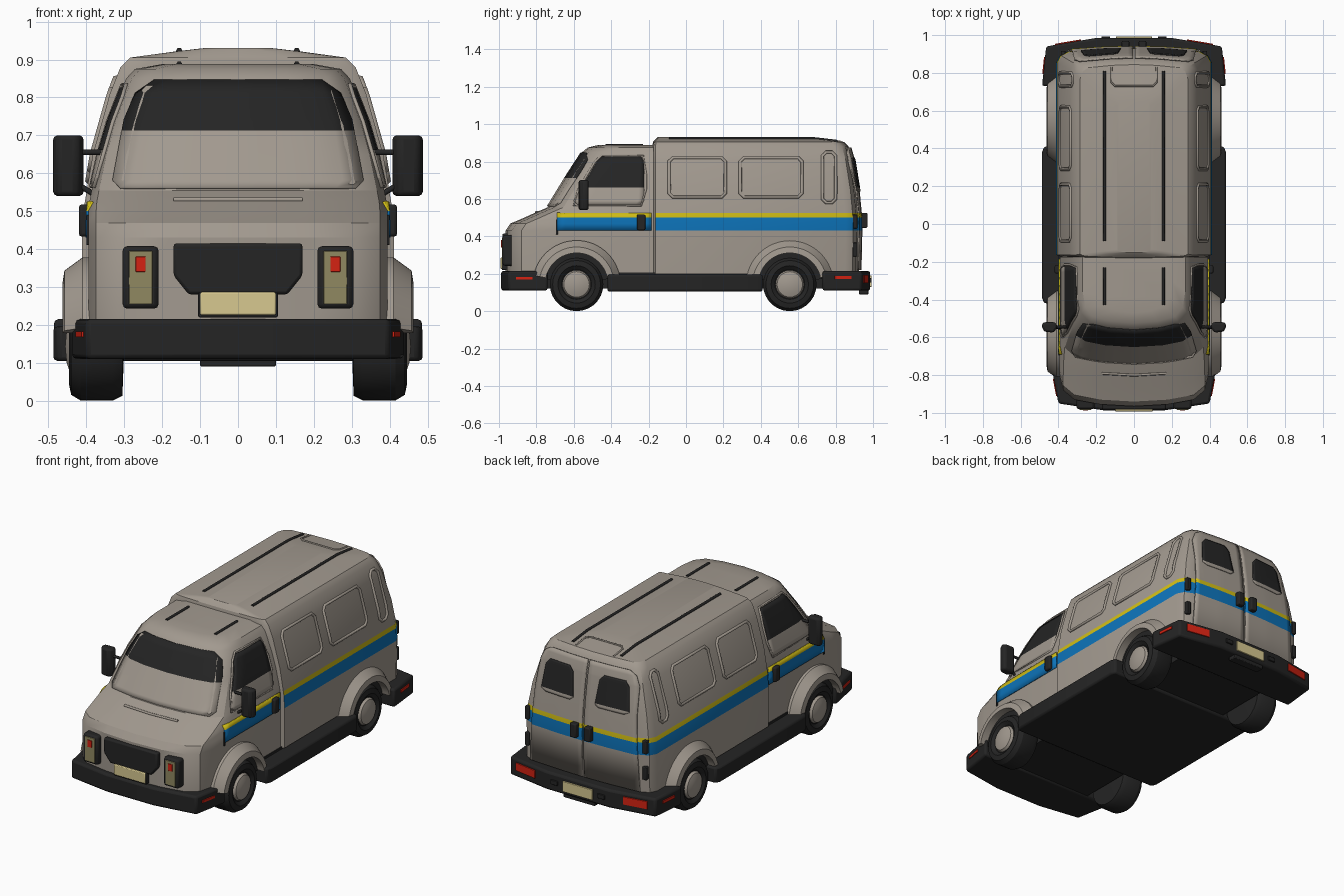
import bpy, bmesh, math
from mathutils import Matrix, Vector

if "Cube" in bpy.data.objects:
    bpy.data.objects.remove(bpy.data.objects["Cube"])

def mat(name, r, g, b):
    m = bpy.data.materials.new(name)
    m.diffuse_color = (r, g, b, 1)
    m.use_nodes = True
    m.node_tree.nodes["Principled BSDF"].inputs["Base Color"].default_value = m.diffuse_color
    return m

GREY = mat("warm grey paint", .36, .32, .275)
BLACK = mat("black plastic", .018, .018, .018)
BLUE = mat("blue stripe", .004, .17, .48)
YELLOW = mat("yellow stripe", .62, .50, .008)
RED = mat("red lamp", .66, .016, .006)
CREAM = mat("cream plate", .68, .58, .28)
LENS = mat("headlight lens", .28, .25, .12)

def build(name, verts, faces, mats, rule=None, mirror=False, bevel=0, solid=0):
    me = bpy.data.meshes.new(name)
    me.from_pydata([tuple(v) for v in verts], [], faces)
    bm = bmesh.new()
    bm.from_mesh(me)
    bmesh.ops.recalc_face_normals(bm, faces=bm.faces)
    if rule:
        for f in bm.faces:
            f.material_index = rule(f.calc_center_median(), f.normal)
    bm.to_mesh(me)
    bm.free()
    for m in mats:
        me.materials.append(m)
    ob = bpy.data.objects.new(name, me)
    bpy.context.collection.objects.link(ob)
    if solid:
        s = ob.modifiers.new("solid", 'SOLIDIFY')
        s.thickness, s.offset = solid, 0
    if bevel:
        b = ob.modifiers.new("bevel", 'BEVEL')
        b.width, b.segments = bevel, 2
    if mirror:
        ob.modifiers.new("mirror", 'MIRROR')
    return ob

def loft(name, rings, mats, cap=True, closed=True, **kw):
    n = len(rings[0])
    verts = [p for r in rings for p in r]
    faces = [(i*n+j, i*n+(j+1) % n, (i+1)*n+(j+1) % n, (i+1)*n+j)
             for i in range(len(rings)-1) for j in range(n if closed else n-1)]
    if cap:
        faces += [tuple(range(n)), tuple(range((len(rings)-1)*n, len(rings)*n))]
    return build(name, verts, faces, mats, **kw)

def prism(name, outline, z0, z1, m, bevel=.01, mirror=False):
    return loft(name, [[(x, y, z) for x, y in outline] for z in (z0, z1)], [m], bevel=bevel, mirror=mirror)

def box(name, c, s, m, bevel=.004, mirror=False, rot=0):
    R = Matrix.Rotation(rot, 3, 'Z')
    q = [(-.5, -.5), (.5, -.5), (.5, .5), (-.5, .5)]
    rings = [[Vector(c) + R @ Vector((a*s[0], b*s[1], k*s[2])) for a, b in q] for k in (-.5, .5)]
    return loft(name, rings, [m], bevel=bevel, mirror=mirror)

def tube(name, pts, r, m, cyclic=False, mirror=True):
    cu = bpy.data.curves.new(name, 'CURVE')
    cu.dimensions, cu.bevel_depth, cu.bevel_resolution, cu.use_fill_caps = '3D', r, 1, True
    sp = cu.splines.new('POLY')
    sp.points.add(len(pts)-1)
    for p, c in zip(sp.points, pts):
        p.co = (*c, 1)
    sp.use_cyclic_u = cyclic
    cu.materials.append(m)
    ob = bpy.data.objects.new(name, cu)
    bpy.context.collection.objects.link(ob)
    if mirror:
        ob.modifiers.new("mirror", 'MIRROR')

def at(tab, v):
    """Linear lookup in a table sorted by its first column."""
    if v <= tab[0][0]:
        return tab[0][1:]
    for a, b in zip(tab, tab[1:]):
        if v <= b[0]:
            t = (v-a[0]) / max(b[0]-a[0], 1e-9)
            return tuple(p+(q-p)*t for p, q in zip(a[1:], b[1:]))
    return tab[-1][1:]

# body shells: height, front y, back y, half width
CAB = [(.20, -.955, -.17, .395), (.43, -.955, -.17, .395), (.468, -.93, -.17, .395), (.50, -.855, -.17, .394),
       (.525, -.80, -.17, .392), (.555, -.73, -.17, .386), (.65, -.672, -.17, .365), (.735, -.62, -.17, .34),
       (.85, -.545, -.17, .295), (.875, -.515, -.17, .272), (.888, -.46, -.17, .20)]
CARGO = [(.20, -.18, .92, .412), (.43, -.18, .925, .412), (.50, -.18, .925, .408), (.525, -.18, .922, .404),
         (.65, -.18, .91, .383), (.81, -.18, .885, .338), (.88, -.18, .865, .31), (.905, -.175, .84, .285),
         (.922, -.16, .71, .16), (.93, -.15, .66, .09)]
ROUND = {id(CAB): (1, .05), id(CARGO): (.1, .7)}

def half(tab, z):
    y0, y1, h = at(tab, z)
    f, b = ROUND[id(tab)]
    return [(0, y0-.01*f), (.45*h, y0), (.8*h, y0+.025*f), (.95*h, y0+.075*f), (h, y0+.16*f),
            (h, y1-.1*b), (.95*h, y1-.045*b), (.85*h, y1-.018*b), (.4*h, y1), (0, y1+.006*b)]

def ring(tab, z):
    h = half(tab, z)
    return [(x, y, z) for x, y in h + [(-x, y) for x, y in h[-2:0:-1]]]

def side(tab, z, y, off=.003):
    return (at([(b, a) for a, b in half(tab, z)], y)[0] + off, y, z)

def front(tab, z, x, off=.003):
    return (x, at(half(tab, z)[:5], abs(x))[0] - off, z)

def back(tab, z, x, off=.003):
    return (x, at(half(tab, z)[:4:-1], abs(x))[0] + off, z)

def patch(name, tab, fn, rows, mats, rule=None, mirror=True, off=.003, extra=()):
    """Thin plate that follows a body shell; rows are height, start, end."""
    lo, hi = rows[0][0], rows[-1][0]
    zs = sorted({r[0] for r in rows} | {r[0] for r in tab if lo < r[0] < hi} | set(extra))
    grid = []
    for z in zs:
        a, b = at(rows, z)
        grid.append([fn(tab, z, a+(b-a)*i/12, off) for i in range(13)])
    return loft(name, grid, mats, cap=False, closed=False, rule=rule, mirror=mirror, solid=.008)

def stripe(c, n):
    return 0 if c.z < .43 or c.z > .525 or n.y < -.5 else (1 if c.z < .50 else 2)

STRIPED = [GREY, BLUE, YELLOW]
loft("cab_body", [ring(CAB, r[0]) for r in CAB], [GREY])
loft("cargo_body", [ring(CARGO, r[0]) for r in CARGO], STRIPED, rule=stripe)
patch("cab_stripe", CAB, side, [(.43, -.69, -.185), (.525, -.69, -.185)], STRIPED, stripe)

# windows, dark above and pale below
GLASS = [GREY, BLACK]
patch("windshield", CAB, front, [(.56, -.31, .31), (.58, -.33, .33), (.74, -.30, .30), (.81, -.27, .27),
      (.845, -.22, .22)], GLASS, lambda c, n: int(c.z > .71), mirror=False, extra=(.71,))
patch("door_window", CAB, side, [(.57, -.58, -.24), (.59, -.60, -.225), (.80, -.475, -.225),
      (.825, -.45, -.24)], GLASS, lambda c, n: int(c.z > .66), extra=(.66,))
tube("door_window_frame", [side(CAB, z, y) for z, y in [(.565, -.24), (.565, -.60), (.65, -.575), (.735, -.525),
     (.80, -.485), (.833, -.45), (.833, -.23), (.735, -.215), (.65, -.215)]], .006, GREY, True)

# rear doors
patch("rear_door", CARGO, back, [(.22, .006, .35), (.80, .006, .315), (.85, .006, .29), (.875, .006, .25)],
      STRIPED, stripe, off=.010)
patch("rear_window", CARGO, back, [(.64, .09, .25), (.655, .07, .28), (.79, .085, .265), (.82, .11, .24)],
      GLASS, lambda c, n: int(c.z > .66), off=.016, extra=(.66,))
box("rear_door_handle", (.045, .95, .485), (.04, .04, .08), BLACK, .006, True)
for z in (.33, .48):
    box("rear_hinge", (.375, .902, z), (.025, .03, .075), BLACK, .004, True)

# pressed panels on the cargo sides
for y0, y1, z0, z1 in [(-.09, .21, .61, .82), (.29, .62, .61, .82), (.73, .80, .58, .85)]:
    c = .02
    loop = [(y0+c, z0), (y1-c, z0), (y1, z0+c), (y1, .65), (y1, z1-c), (y1-c, z1),
            (y0+c, z1), (y0, z1-c), (y0, .65), (y0, z0+c)]
    tube("side_panel_frame", [side(CARGO, z, y, 0) for y, z in loop], .009, GREY, True)

# roof rails, roof hatch and hood vent
tube("cargo_roof_rail", [(.155, -.09, .924), (.155, .68, .924), (.155, .81, .909)], .008, BLACK)
tube("cab_roof_rail", [(.155, -.43, .888), (.155, -.23, .888)], .008, BLACK)
tube("roof_hatch_edge", [(0, .73, .921), (.10, .73, .921), (.12, .75, .918), (.12, .83, .906)], .005, GREY)
tube("hood_vent", [front(CAB, .53, x, .002) for x in (-.17, -.08, 0, .08, .17)], .007, GREY, mirror=False)

# bumpers, skirts and floor
prism("front_bumper", [(-.44, -.74), (-.40, -.95), (-.15, -.988), (.15, -.988), (.40, -.95), (.44, -.74)],
      .11, .215, BLACK, .012)
prism("rear_bumper", [(.487, .73), (.465, .94), (.2, .985), (-.2, .985), (-.465, .94), (-.487, .73)],
      .11, .215, BLACK, .012)
prism("side_skirts", [(.475, -.42), (.487, -.39), (.487, .38), (.475, .41), (-.475, .41), (-.487, .38),
      (-.487, -.39), (-.475, -.42)], .105, .195, BLACK)
box("underbody", (0, 0, .197), (.80, 1.7, .02), BLACK, 0)
box("chassis", (0, 0, .16), (.58, 1.7, .08), BLACK, 0)
box("tow_step", (0, .95, .105), (.20, .05, .03), BLACK)

# wheels, wheel wells and flared arches
def lathe(name, prof, y, m, a0=0, a1=360, n=28):
    full = a1-a0 == 360
    rings = []
    for i in range(n if full else n+1):
        a = math.radians(a0+(a1-a0)*i/n)
        rings.append([(x, y+r*math.cos(a), .143+r*math.sin(a)) for r, x in prof])
    if full:
        rings.append(rings[0])
    ob = loft(name, rings, [m], cap=not full, closed=not full, mirror=True)
    bm = bmesh.new()
    bm.from_mesh(ob.data)
    bmesh.ops.remove_doubles(bm, verts=bm.verts, dist=1e-5)
    bmesh.ops.recalc_face_normals(bm, faces=bm.faces)
    bm.to_mesh(ob.data)
    bm.free()

for end, y in (("front", -.585), ("rear", .555)):
    lathe(end+"_tyre", [(0, .43), (.08, .43), (.10, .446), (.128, .44), (.143, .415), (.143, .33),
          (.13, .305), (0, .30)], y, BLACK)
    lathe(end+"_hub", [(0, .456), (.04, .453), (.068, .444), (.078, .425), (0, .42)], y, GREY)
    lathe(end+"_wheel_well", [(.002, .30), (.002, .418), (.175, .418), (.175, .30)], y, BLACK, 10, 170)
    lathe(end+"_wheel_arch", [(.168, .38), (.168, .463), (.20, .458), (.235, .41), (.235, .38)], y, GREY, 12, 168)

# front face: grille, headlights, plate
hexa = [(-.17, .415), (-.17, .33), (-.13, .28), (.13, .28), (.17, .33), (.17, .415)]
loft("grille", [[(x, y, z) for x, z in hexa] for y in (-.90, -.982)], [BLACK], bevel=.008)
box("front_plate", (0, -.982, .256), (.20, .02, .06), CREAM)
box("front_plate_holder", (0, -.965, .252), (.21, .04, .065), BLACK)
box("headlight_surround", (.257, -.945, .325), (.095, .07, .165), BLACK, .012, True)
box("headlight_lens", (.257, -.980, .325), (.062, .009, .14), LENS, .002, True)
box("headlight_indicator", (.257, -.984, .36), (.026, .008, .04), RED, .001, True)

# marker lamps, rear lamps and rear plate
box("front_marker", (.417, -.865, .175), (.008, .09, .014), RED, 0, True, -.187)
box("rear_marker", (.477, .84, .18), (.008, .09, .016), RED, 0, True, .105)
box("rear_lamp", (.35, .961, .172), (.14, .009, .045), RED, .001, True, -.168)
box("rear_plate", (0, .987, .16), (.19, .012, .06), CREAM, .002)
box("tow_bracket", (.15, .987, .165), (.045, .012, .025), BLACK, .003, True)

# mirrors, door handles, side vents
prism("mirror", [(.405, -.545), (.425, -.575), (.475, -.57), (.49, -.54), (.48, -.52), (.415, -.52)],
      .54, .70, BLACK, .018, True)
tube("mirror_upper_arm", [(.42, -.545, .655), (.345, -.545, .655)], .008, BLACK)
tube("mirror_lower_arm", [(.43, -.545, .575), (.365, -.555, .535)], .008, BLACK)
box("door_handle", (.405, -.24, .475), (.03, .045, .085), BLACK, .008, True)
box("side_vent", (.385, -.69, .45), (.03, .012, .08), BLACK, .003, True)

# soft shading with crisp edges
bpy.ops.object.select_all(action='DESELECT')
for ob in bpy.context.collection.objects:
    if ob.type == 'MESH':
        ob.select_set(True)
        bpy.context.view_layer.objects.active = ob
bpy.ops.object.shade_smooth_by_angle(angle=math.radians(30))
